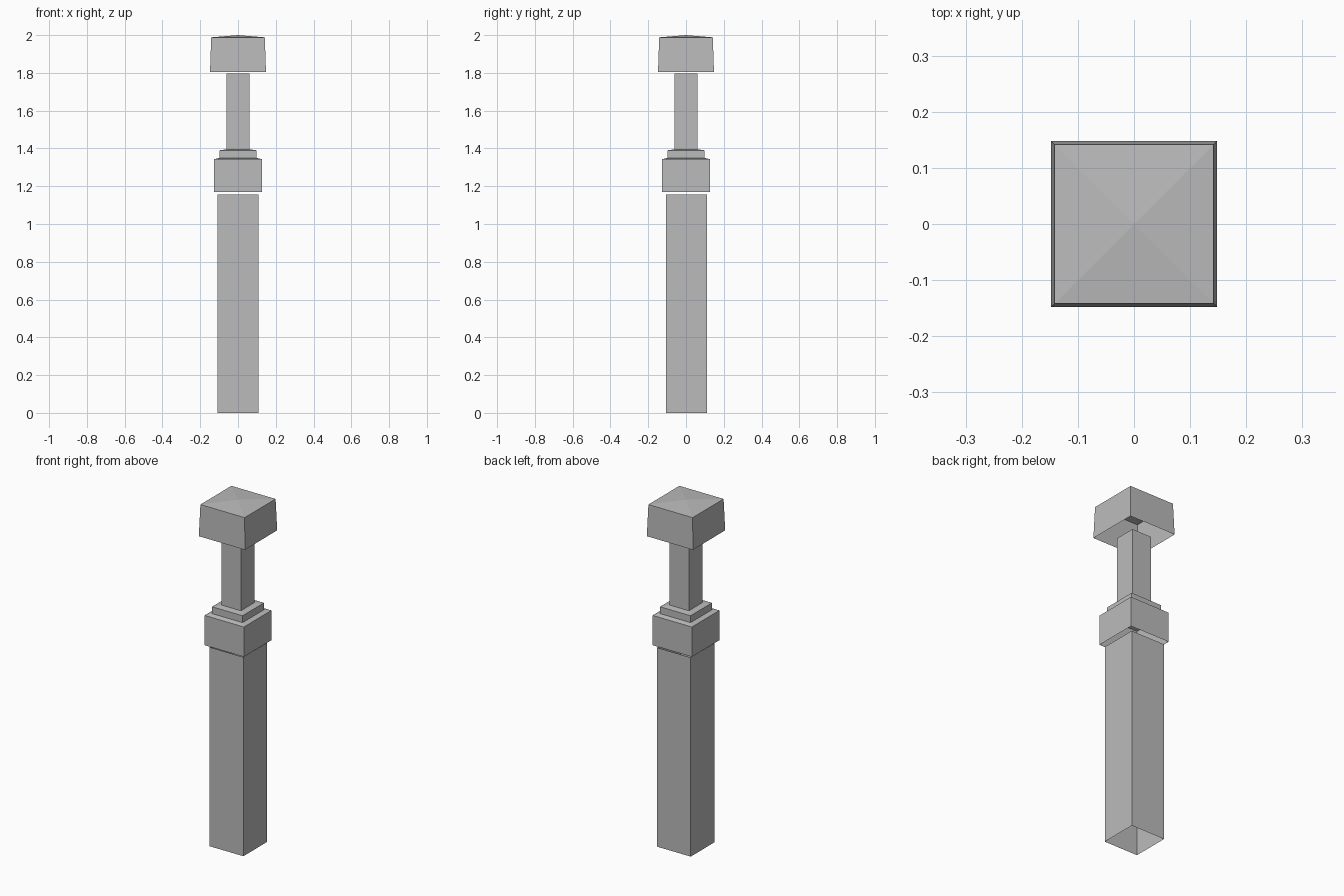
import bpy
import bmesh

cube = bpy.data.objects.get("Cube")
if cube:
    bpy.data.objects.remove(cube, do_unlink=True)

grey = bpy.data.materials.new("plain grey")
grey.use_nodes = True
colour = (0.5, 0.5, 0.5, 1)
grey.diffuse_color = colour
grey.node_tree.nodes["Principled BSDF"].inputs["Base Color"].default_value = colour


def square_shell(name, rings, peak=None, shift_y=0.0):
    """Stack square rings of (half width, height), open below, with an optional peak."""
    bm = bmesh.new()
    corners = [(-1, -1), (1, -1), (1, 1), (-1, 1)]
    loops = [[bm.verts.new((x * h, y * h + shift_y, z)) for x, y in corners]
             for h, z in rings]
    for low, high in zip(loops, loops[1:]):
        for i in range(4):
            j = (i + 1) % 4
            bm.faces.new((low[i], low[j], high[j], high[i]))
    if peak is not None:
        tip = bm.verts.new((0, shift_y, peak))
        for i in range(4):
            bm.faces.new((loops[-1][i], loops[-1][(i + 1) % 4], tip))
    mesh = bpy.data.meshes.new(name)
    bm.to_mesh(mesh)
    bm.free()
    mesh.materials.append(grey)
    obj = bpy.data.objects.new(name, mesh)
    bpy.context.collection.objects.link(obj)
    return obj


# Tall lower shaft, a hollow tube
square_shell("lower_shaft", [(0.108, 0), (0.108, 1.155)], shift_y=0.003)

# Stepped collar floating just above the shaft
square_shell("collar", [(0.126, 1.17), (0.126, 1.343), (0.098, 1.35), (0.098, 1.39)],
             peak=1.405)

# Thin neck
square_shell("neck", [(0.062, 1.395), (0.062, 1.797)])

# Tapered cap with a shallow pyramid roof
square_shell("cap", [(0.148, 1.805), (0.142, 1.988)], peak=2.0)
